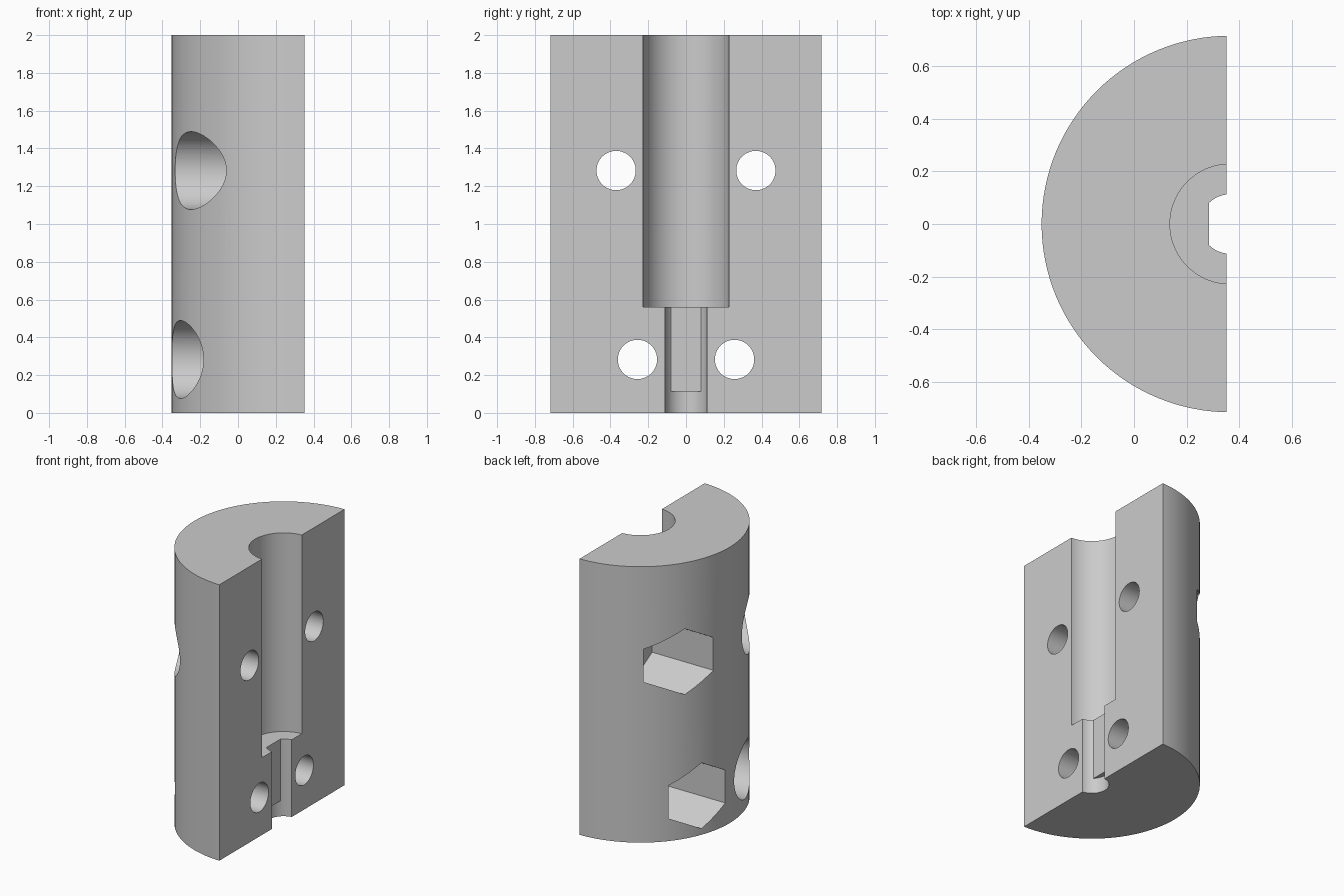
import bpy, bmesh, math
from mathutils import Matrix, Vector

cube = bpy.data.objects.get("Cube")
if cube:
    bpy.data.objects.remove(cube, do_unlink=True)

AXIS = 0.365      # x of the cylinder axis, just outside the split face
SPLIT = 0.352     # x of the flat split face
SEAT = 0.157      # x of the floor of the fastener recesses

grey = bpy.data.materials.new("plain_grey")
grey.use_nodes = True
grey.diffuse_color = (0.6, 0.6, 0.6, 1)
grey.node_tree.nodes["Principled BSDF"].inputs["Base Color"].default_value = (0.6, 0.6, 0.6, 1)


def finish(name, bm):
    mesh = bpy.data.meshes.new(name)
    bm.to_mesh(mesh)
    bm.free()
    mesh.materials.append(grey)
    obj = bpy.data.objects.new(name, mesh)
    bpy.context.collection.objects.link(obj)
    return obj


def upright(name, radius, z0, z1, sides):
    """Vertical cylinder on the main axis."""
    bm = bmesh.new()
    bmesh.ops.create_cone(bm, cap_ends=True, segments=sides, radius1=radius, radius2=radius,
                          depth=z1 - z0, matrix=Matrix.Translation((AXIS, 0, (z0 + z1) / 2)))
    return finish(name, bm)


def crosswise(name, radius, x0, x1, y, z, sides):
    """Prism running along x, with one corner pointing up."""
    turn = Matrix.Rotation(math.pi / 2, 4, 'Y') @ Matrix.Rotation(math.pi / 2, 4, 'Z')
    bm = bmesh.new()
    bmesh.ops.create_cone(bm, cap_ends=True, segments=sides, radius1=radius, radius2=radius,
                          depth=x1 - x0, matrix=Matrix.Translation(((x0 + x1) / 2, y, z)) @ turn)
    return finish(name, bm)


def box(name, low, high):
    low, high = Vector(low), Vector(high)
    bm = bmesh.new()
    bmesh.ops.create_cube(bm, size=1, matrix=Matrix.Translation((low + high) / 2)
                          @ Matrix.Diagonal((*(high - low), 1)))
    return finish(name, bm)


def cut(target, cutter):
    """Subtract the cutter and discard it."""
    mod = target.modifiers.new("cut", 'BOOLEAN')
    mod.operation = 'DIFFERENCE'
    mod.solver = 'EXACT'
    mod.object = cutter
    cutter.hide_render = True
    bpy.context.view_layer.objects.active = target
    bpy.ops.object.modifier_apply(modifier=mod.name)
    bpy.data.objects.remove(cutter, do_unlink=True)


# Half-cylinder body
body = upright("clamp_half", 0.717, 0, 2, 128)
cut(body, box("split_cutter", (SPLIT, -1, -1), (2, 1, 3)))

# Wide bore from the top
cut(body, upright("bore_cutter", 0.228, 0.56, 2.2, 96))

# Narrow channel with a flat key above its round mouth
channel = upright("channel_cutter", 0.113, -0.2, 0.7, 64)
cut(channel, box("key_cutter", (0, -0.5, 0.113), (0.285, 0.5, 1)))
cut(body, channel)

# Fastener holes: round head recesses in front, hexagonal nut recesses behind
for y, z in ((0.37, 1.283), (0.257, 0.283)):
    for side in (-1, 1):
        cut(body, crosswise("hole_cutter", 0.104, -1, 1, side * y, z, 64))
    cut(body, crosswise("head_cutter", 0.206, -1, SEAT, -y, z, 64))
    cut(body, crosswise("nut_cutter", 0.238, -1, SEAT, y, z, 6))

# Smooth curved walls, sharp edges
bpy.ops.object.select_all(action='DESELECT')
body.select_set(True)
bpy.context.view_layer.objects.active = body
bpy.ops.object.shade_smooth_by_angle(angle=math.radians(30))
